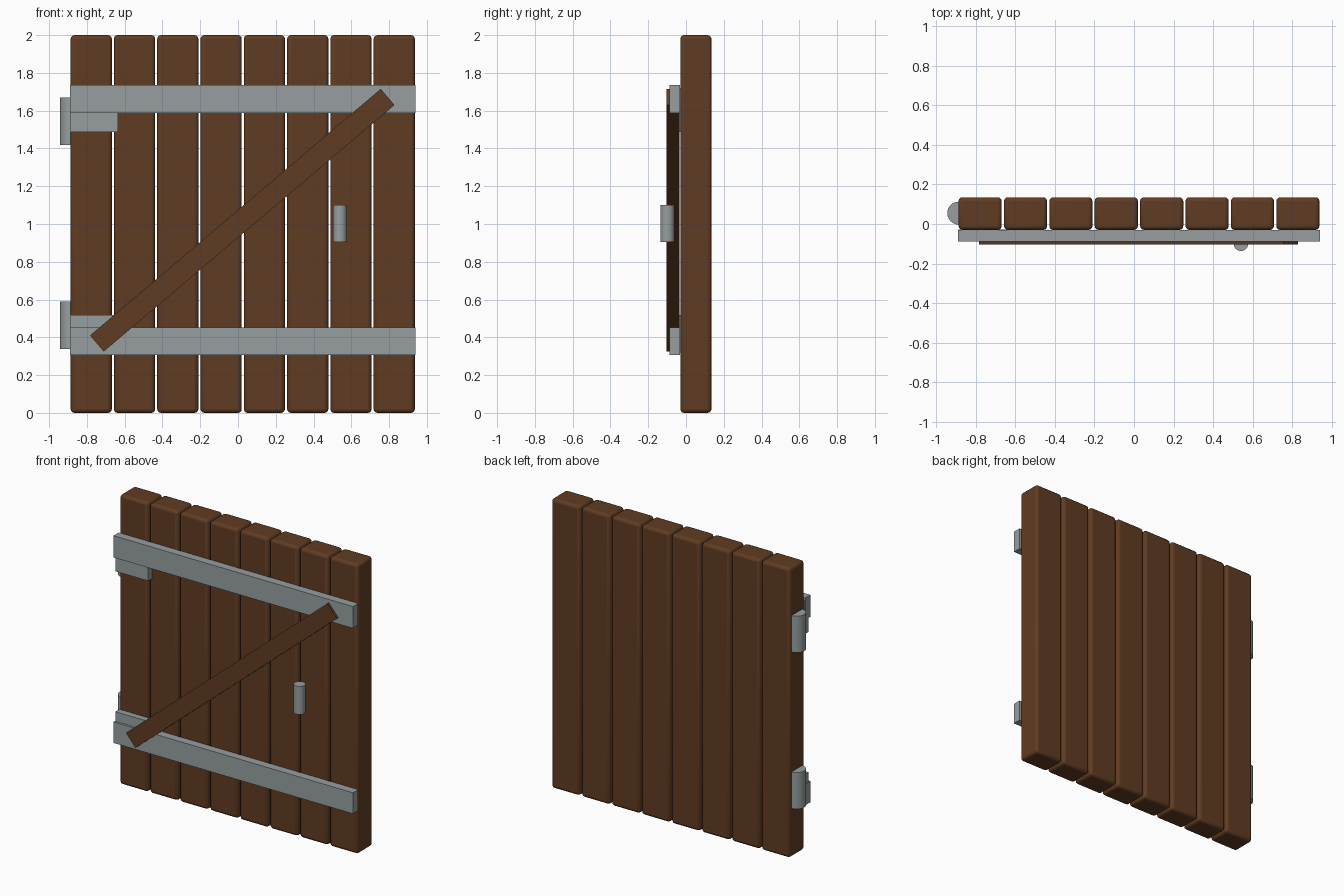
import bpy
import math
from mathutils import Vector

cube = bpy.data.objects.get("Cube")
if cube:
    bpy.data.objects.remove(cube, do_unlink=True)


def make_material(name, color):
    mat = bpy.data.materials.new(name)
    mat.use_nodes = True
    mat.diffuse_color = color
    mat.node_tree.nodes["Principled BSDF"].inputs["Base Color"].default_value = color
    return mat


wood = make_material("brown wood", (0.118, 0.045, 0.016, 1))
iron = make_material("grey iron", (0.31, 0.345, 0.35, 1))


def box(name, low, high, mat, bevel=0):
    """Box between two opposite corners, with optional rounded edges."""
    low, high = Vector(low), Vector(high)
    bpy.ops.mesh.primitive_cube_add(size=1, location=(low + high) / 2)
    obj = bpy.context.object
    obj.name = name
    obj.scale = high - low
    bpy.ops.object.transform_apply(location=False, rotation=False, scale=True)
    obj.data.materials.append(mat)
    if bevel:
        mod = obj.modifiers.new("rounded edges", "BEVEL")
        mod.width = bevel
        mod.segments = 3
        bpy.ops.object.shade_smooth_by_angle(angle=math.radians(40))
    return obj


def rod(name, x, y, bottom, top, radius):
    """Upright iron cylinder."""
    bpy.ops.mesh.primitive_cylinder_add(
        vertices=24, radius=radius, depth=top - bottom,
        location=(x, y, (bottom + top) / 2))
    obj = bpy.context.object
    obj.name = name
    obj.data.materials.append(iron)
    bpy.ops.object.shade_smooth_by_angle(angle=math.radians(40))
    return obj


# Upright planks
PLANKS, LEFT, PITCH, WIDTH = 8, -0.886, 0.2292, 0.218
for i in range(PLANKS):
    x = LEFT + i * PITCH
    box(f"plank_{i + 1}", (x, -0.03, 0), (x + WIDTH, 0.135, 2), wood, 0.02)

# Iron straps, each with a hinge plate and a hinge barrel
for level, strap, plate, barrel in (
        ("upper", (1.587, 1.737), (1.487, 1.72), (1.418, 1.67)),
        ("lower", (0.306, 0.451), (0.32, 0.517), (0.338, 0.59))):
    box(f"{level}_strap", (-0.89, -0.088, strap[0]), (0.94, -0.031, strap[1]), iron)
    box(f"{level}_hinge_plate", (-0.886, -0.073, plate[0]), (-0.635, -0.029, plate[1]), iron)
    rod(f"{level}_hinge_barrel", -0.885, 0.055, *barrel, 0.058)

# Diagonal brace
brace = box("diagonal_brace", (-1.009, -0.104, -0.056), (1.009, -0.035, 0.056), wood)
brace.location.x, brace.location.z = 0.0225, 1.02
brace.rotation_euler.y = -math.radians(40.3)

# Handle
rod("handle", 0.54, -0.099, 0.905, 1.1, 0.037)
